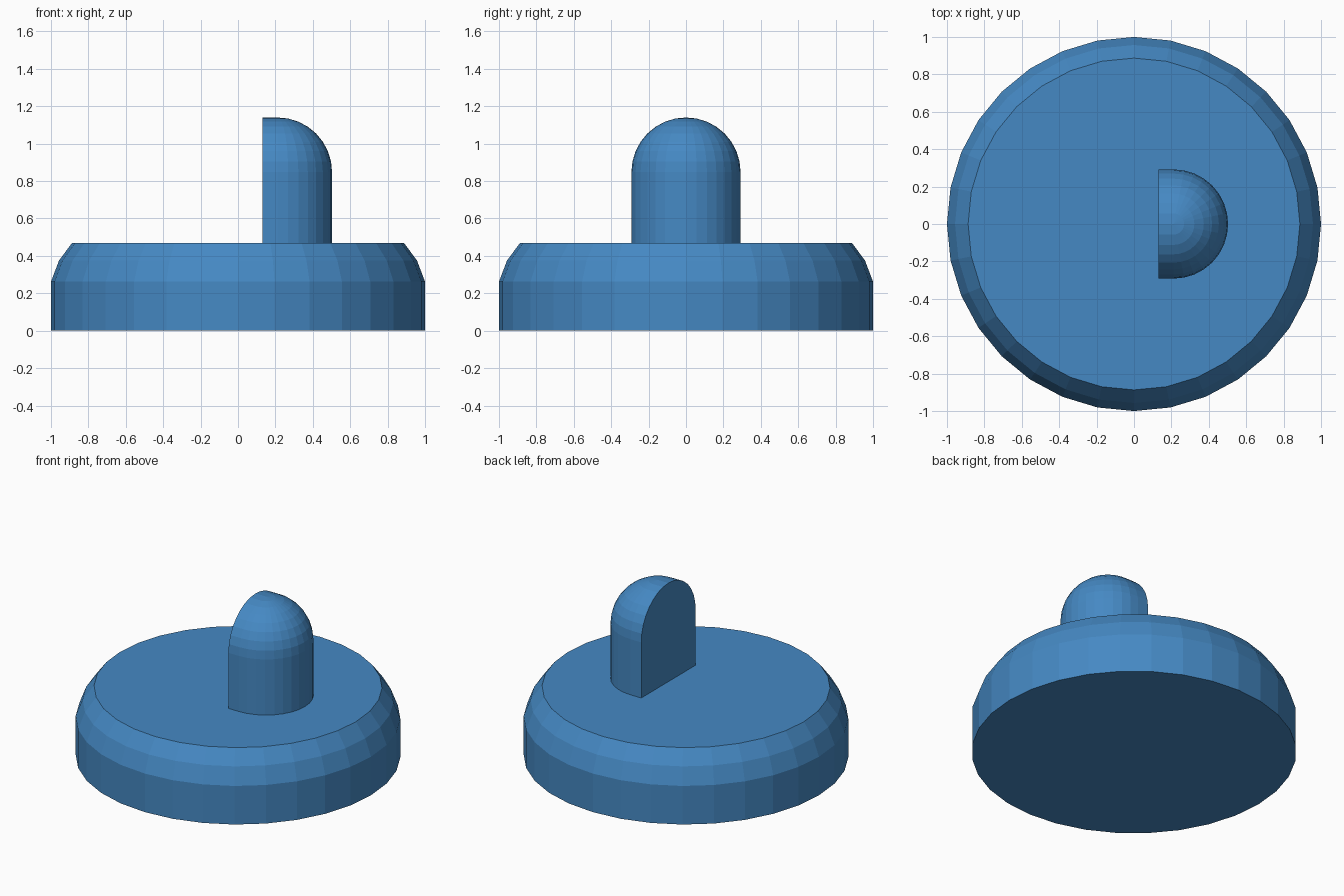
import bpy, bmesh
from math import cos, sin, tau
from mathutils import Vector

if "Cube" in bpy.data.objects:
    bpy.data.objects.remove(bpy.data.objects["Cube"])


def make_object(name, bm):
    bmesh.ops.recalc_face_normals(bm, faces=bm.faces[:])
    mesh = bpy.data.meshes.new(name)
    bm.to_mesh(mesh)
    bm.free()
    obj = bpy.data.objects.new(name, mesh)
    bpy.context.collection.objects.link(obj)
    mat = bpy.data.materials.get("blue") or bpy.data.materials.new("blue")
    mat.diffuse_color = (0.06, 0.25, 0.55, 1)
    mat.use_nodes = True
    mat.node_tree.nodes["Principled BSDF"].inputs["Base Color"].default_value = mat.diffuse_color
    mesh.materials.append(mat)
    return obj


def extrude_open_edges(bm, offset):
    edges = [e for e in bm.edges if e.is_boundary]
    new = bmesh.ops.extrude_edge_only(bm, edges=edges)["geom"]
    verts = [v for v in new if isinstance(v, bmesh.types.BMVert)]
    bmesh.ops.translate(bm, verts=verts, vec=offset)


def cut(bm, normal):
    geom = bm.verts[:] + bm.edges[:] + bm.faces[:]
    bmesh.ops.bisect_plane(bm, geom=geom, dist=1e-5, plane_co=(0, 0, 0),
                           plane_no=normal, clear_inner=True)


def cap(bm):
    bmesh.ops.holes_fill(bm, edges=[e for e in bm.edges if e.is_boundary], sides=0)


# Round base with a stepped, rounded top rim
SIDES = 32
bm = bmesh.new()
rings = [[bm.verts.new((r * cos(tau * i / SIDES), r * sin(tau * i / SIDES), z))
          for i in range(SIDES)]
         for r, z in [(1, 0), (1, 0.262), (0.957, 0.375), (0.887, 0.47)]]
for a, b in zip(rings, rings[1:]):
    for i in range(SIDES):
        j = (i + 1) % SIDES
        bm.faces.new((a[i], a[j], b[j], b[i]))
bm.faces.new(rings[0])
bm.faces.new(rings[-1])
make_object("base", bm)

# Domed peg: half a capsule, extended back to a flat face
RADIUS, CENTRE_X, DOME_Z, FLAT_X = 0.292, 0.211, 0.848, 0.132
bm = bmesh.new()
bmesh.ops.create_uvsphere(bm, u_segments=32, v_segments=16, radius=RADIUS)
cut(bm, (0, 0, 1))
extrude_open_edges(bm, Vector((0, 0, 0.465 - DOME_Z)))
cap(bm)
cut(bm, (1, 0, 0))
extrude_open_edges(bm, Vector((FLAT_X - CENTRE_X, 0, 0)))
cap(bm)
peg = make_object("peg", bm)
peg.location = (CENTRE_X, 0, DOME_Z)
